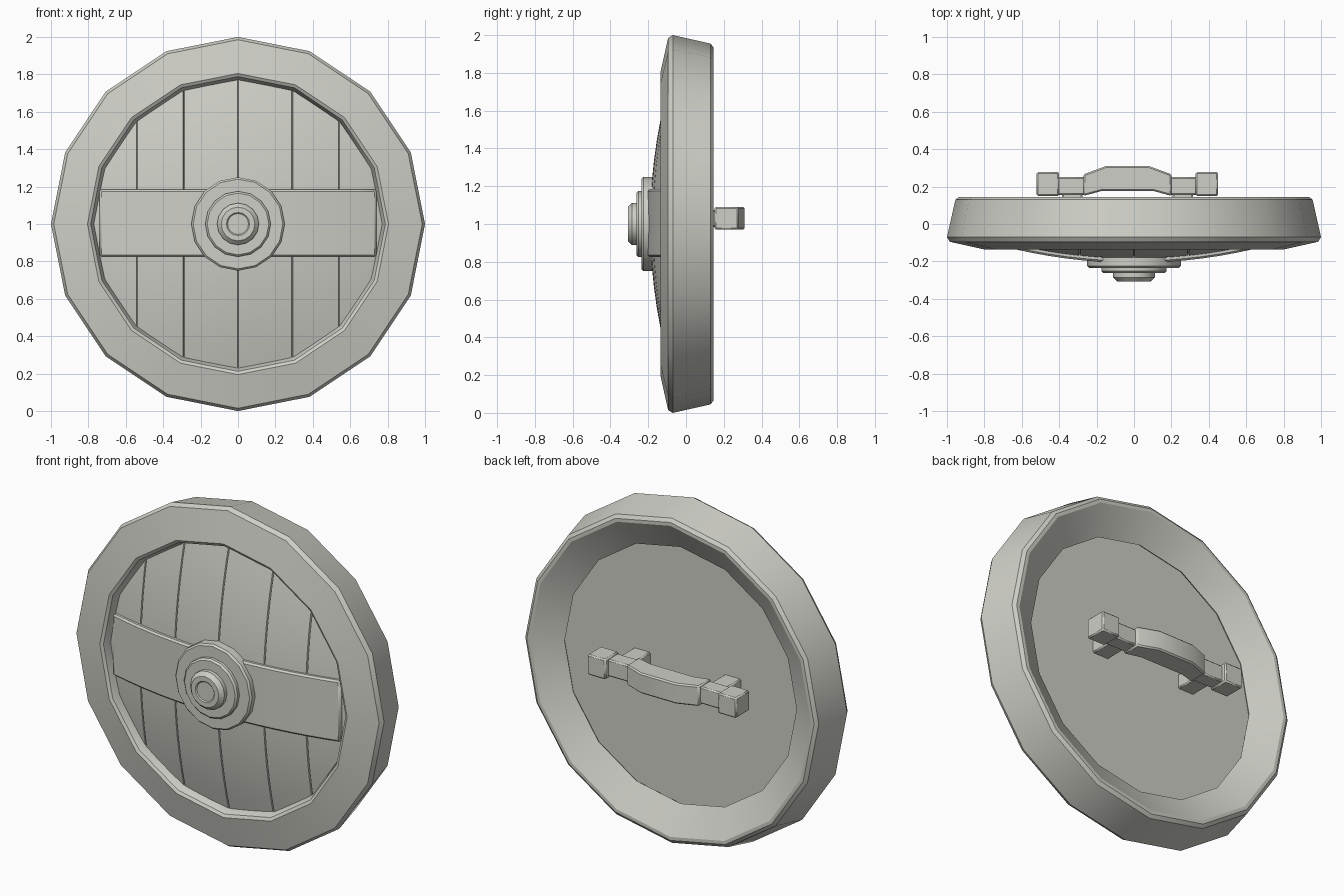
import bpy, bmesh, math

cube = bpy.data.objects.get("Cube")
if cube:
    bpy.data.objects.remove(cube)

SIDES = 16
CENTRE = 1.0

grey = bpy.data.materials.new("warm_grey")
colour = (0.62, 0.62, 0.57, 1)
grey.use_nodes = True
grey.diffuse_color = colour
for node in grey.node_tree.nodes:
    if node.type == 'BSDF_PRINCIPLED':
        node.inputs["Base Color"].default_value = colour


def finish(name, bm, bevel=0):
    bmesh.ops.remove_doubles(bm, verts=bm.verts, dist=1e-5)
    bmesh.ops.recalc_face_normals(bm, faces=bm.faces)
    mesh = bpy.data.meshes.new(name)
    bm.to_mesh(mesh)
    bm.free()
    mesh.materials.append(grey)
    obj = bpy.data.objects.new(name, mesh)
    bpy.context.collection.objects.link(obj)
    bpy.ops.object.select_all(action='DESELECT')
    obj.select_set(True)
    bpy.context.view_layer.objects.active = obj
    if bevel:
        mod = obj.modifiers.new("soft_edges", 'BEVEL')
        mod.width = bevel
        mod.segments = 1
        mod.limit_method = 'ANGLE'
    bpy.ops.object.shade_smooth_by_angle(angle=math.radians(30))
    return obj


def lathe(name, profile, closed=False):
    """Spin (radius, y) points around the front-back axis."""
    bm = bmesh.new()
    rings = []
    for r, y in profile:
        ring = []
        for i in range(SIDES):
            a = math.tau * i / SIDES
            ring.append(bm.verts.new((r * math.cos(a), y, CENTRE + r * math.sin(a))))
        rings.append(ring)
    pairs = list(zip(rings, rings[1:]))
    if closed:
        pairs.append((rings[-1], rings[0]))
    else:
        bm.faces.new(rings[0])
        bm.faces.new(rings[-1])
    for a, b in pairs:
        for i in range(SIDES):
            j = (i + 1) % SIDES
            bm.faces.new((a[i], a[j], b[j], b[i]))
    return finish(name, bm)


def extrude_xy(name, outline, z0, z1, bevel=0.008):
    """Raise an (x, y) outline between two heights."""
    bm = bmesh.new()
    low = [bm.verts.new((x, y, z0)) for x, y in outline]
    high = [bm.verts.new((x, y, z1)) for x, y in outline]
    bm.faces.new(low)
    bm.faces.new(high)
    for i in range(len(low)):
        j = (i + 1) % len(low)
        bm.faces.new((low[i], low[j], high[j], high[i]))
    return finish(name, bm, bevel)


def box(name, x0, x1, y0, y1, z0, z1):
    return extrude_xy(name, [(x0, y0), (x1, y0), (x1, y1), (x0, y1)], z0, z1)


def dome(x, z):
    return -0.19 + 0.18 * (x * x + z * z)


def half_height(x, radius=0.785):
    """Height of the polygonal opening at a given x."""
    step = math.tau / SIDES
    for i in range(SIDES // 2):
        xa, xb = radius * math.cos(i * step), radius * math.cos((i + 1) * step)
        if xb <= x <= xa:
            t = (x - xa) / (xb - xa)
            za, zb = radius * math.sin(i * step), radius * math.sin((i + 1) * step)
            return za + t * (zb - za)
    return 0.0


# Outer rim with bevelled edges and a sloping back
lathe("rim", [(0.915, 0.145), (0.935, 0.145), (0.955, 0.13), (1.0, -0.07),
              (0.985, -0.095), (0.805, -0.135), (0.788, -0.125),
              (0.765, -0.07), (0.765, 0.035), (0.755, 0.05)], closed=True)

# Flat backing
lathe("backing", [(0.775, 0.0), (0.775, 0.038)])

# Domed front boards with fine grooves between them
seams = [-0.784, -0.54, -0.29, 0, 0.29, 0.54, 0.784]
GROOVE = 0.004
ROWS = 14
for n, (left, right) in enumerate(zip(seams, seams[1:])):
    bm = bmesh.new()
    inner = [left + GROOVE + (right - left - 2 * GROOVE) * k / 5 for k in range(6)]
    columns = []
    for x in [left] + inner + [right]:
        depth = 0.01 if x in (left, right) else 0
        h = half_height(x)
        columns.append([bm.verts.new((x, dome(x, h * t) + depth, CENTRE + h * t))
                        for t in [2 * k / ROWS - 1 for k in range(ROWS + 1)]])
    for a, b in zip(columns, columns[1:]):
        for k in range(ROWS):
            bm.faces.new((a[k], b[k], b[k + 1], a[k + 1]))
    finish(f"board_{n + 1}", bm)

# Curved strap across the boards
xs = [0.74 * k / 8 for k in range(-8, 9)]
front = [(x, dome(x, 0) - 0.018) for x in xs]
back = [(x, dome(x, 0) + 0.03) for x in reversed(xs)]
extrude_xy("front_strap", front + back, 0.825, 1.185, 0.01)

# Stepped centre boss
lathe("boss_base", [(0.25, -0.15), (0.25, -0.225), (0.24, -0.235)])
lathe("boss_middle", [(0.175, -0.23), (0.175, -0.252), (0.165, -0.262)])
lathe("boss_cap", [(0.112, -0.255), (0.112, -0.285), (0.09, -0.308),
                   (0.062, -0.308), (0.056, -0.302)])

# Handle: arched grip, then mirrored links, feet and end blocks
MID = -0.035
half = [(0.115, 0.31), (0.236, 0.265), (0.236, 0.15), (0.14, 0.176)]
arch = [(MID + x, y) for x, y in half] + [(MID - x, y) for x, y in reversed(half)]
extrude_xy("handle_grip", arch, 0.97, 1.09)
for side, s in (("left", 1), ("right", -1)):
    def span(a, b):
        return sorted((MID + s * a, MID + s * b))
    box(f"handle_link_{side}", *span(0.22, 0.38), 0.155, 0.25, 0.98, 1.08)
    box(f"handle_foot_{side}", *span(0.24, 0.35), 0.02, 0.17, 0.985, 1.075)
    box(f"handle_end_{side}", *span(0.365, 0.485), 0.15, 0.278, 0.97, 1.09)
